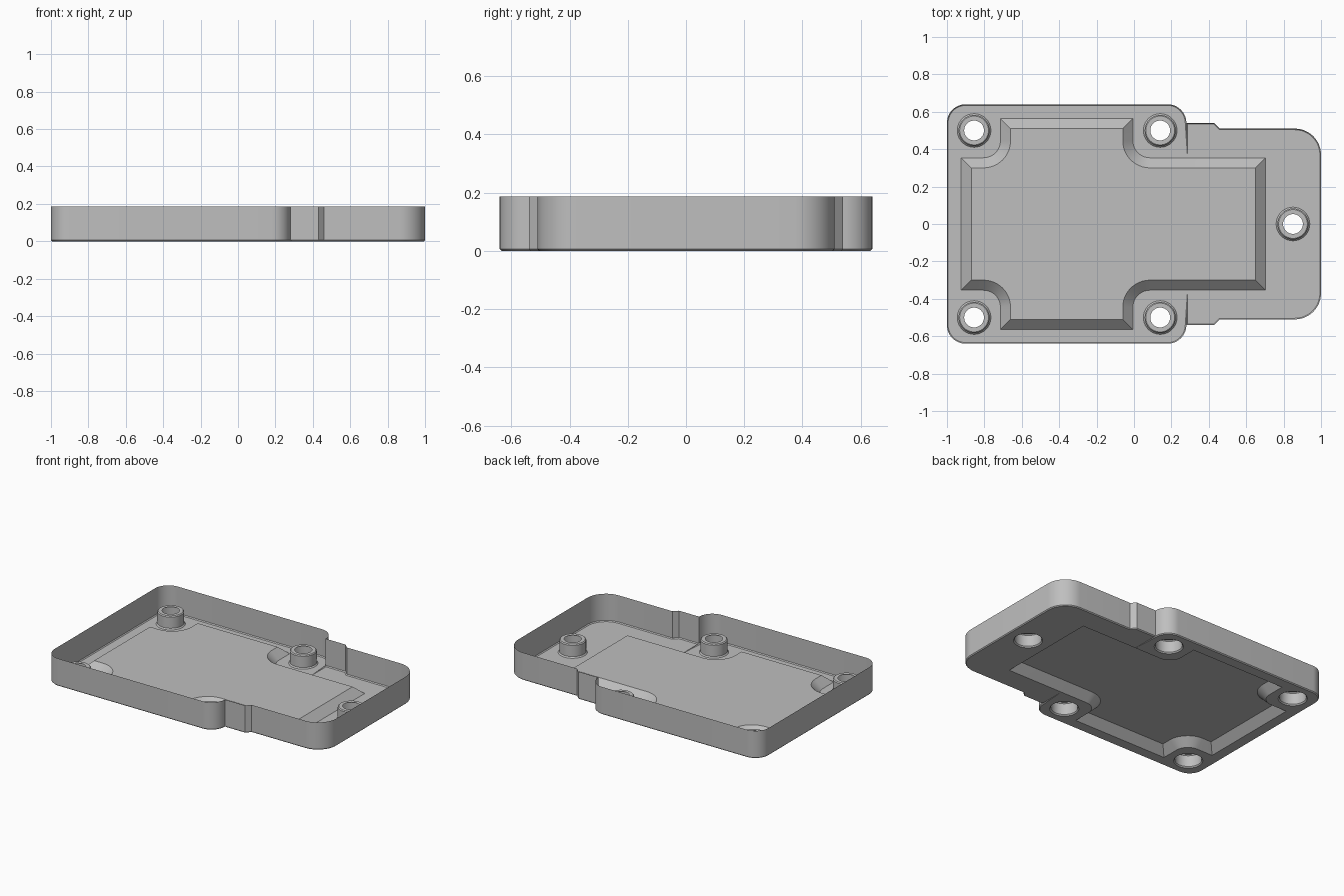
import bpy, bmesh, math
from mathutils import Vector

if "Cube" in bpy.data.objects:
    bpy.data.objects.remove(bpy.data.objects["Cube"], do_unlink=True)

grey = bpy.data.materials.new("plain_grey")
grey.use_nodes = True
COLOUR = (0.52, 0.52, 0.52, 1)
grey.diffuse_color = COLOUR
grey.node_tree.nodes["Principled BSDF"].inputs["Base Color"].default_value = COLOUR

WALL_TOP, PANEL_Z, BOSS_Z, EDGE = 0.187, 0.052, 0.09, 0.006
ARC_STEPS, BOSS_SIDES = 12, 40


def rounded(corners):
    """Closed 2D loop from (x, y, radius) corners."""
    pts = []
    for i, (x, y, r) in enumerate(corners):
        p = Vector((x, y))
        if not r:
            pts.append(p)
            continue
        a = (Vector(corners[i - 1][:2]) - p).normalized()
        b = (Vector(corners[(i + 1) % len(corners)][:2]) - p).normalized()
        centre = p + (a + b) * r      # all rounded corners are square
        for k in range(ARC_STEPS + 1):
            t = k / ARC_STEPS * math.pi / 2
            pts.append(centre - b * r * math.cos(t) - a * r * math.sin(t))
    return pts


def mirrored(half):
    """Complete a clockwise half outline (y > 0) with its mirror image."""
    return half + [(x, -y, r) for x, y, r in reversed(half)]


def offset(loop, d):
    """Move a clockwise loop outward by d with mitred corners."""
    out = []
    for i, p in enumerate(loop):
        e1 = (p - loop[i - 1]).normalized()
        e2 = (loop[(i + 1) % len(loop)] - p).normalized()
        n1, n2 = Vector((-e1.y, e1.x)), Vector((-e2.y, e2.x))
        out.append(p + (n1 + n2) * d / (1 + n1.dot(n2)))
    return out


def circle(cx, cy, r):
    return [Vector((cx + r * math.cos(a), cy - r * math.sin(a)))
            for a in (2 * math.pi * k / BOSS_SIDES for k in range(BOSS_SIDES))]


def ring(bm, loop, z):
    return [bm.verts.new((p.x, p.y, z)) for p in loop]


def bridge(bm, lower, upper):
    for i in range(len(lower)):
        bm.faces.new((lower[i - 1], upper[i - 1], upper[i], lower[i]))


def finish(bm, name):
    mesh = bpy.data.meshes.new(name)
    bm.to_mesh(mesh)
    bm.free()
    mesh.materials.append(grey)
    obj = bpy.data.objects.new(name, mesh)
    bpy.context.collection.objects.link(obj)
    bpy.ops.object.select_all(action='DESELECT')
    obj.select_set(True)
    bpy.context.view_layer.objects.active = obj
    bpy.ops.object.shade_smooth_by_angle(angle=math.radians(30))


# Outlines of the tray and the raised panel, and the boss positions
outline = rounded(mirrored([
    (-1, 0.64, 0.1), (0.28, 0.64, 0.1), (0.28, 0.54, 0),
    (0.43, 0.54, 0), (0.46, 0.51, 0), (1, 0.51, 0.14)]))
panel = rounded(mirrored([
    (-0.87, 0.3, 0), (-0.66, 0.3, 0.145), (-0.66, 0.51, 0),
    (-0.06, 0.51, 0), (-0.06, 0.3, 0.145), (0.65, 0.3, 0)]))
panel_foot = offset(panel, 0.054)
floor_edge = offset(outline, -EDGE)
bosses = {"back_right_boss": (-0.855, 0.5), "back_left_boss": (0.14, 0.5),
          "front_right_boss": (-0.855, -0.5), "front_left_boss": (0.14, -0.5),
          "end_boss": (0.85, 0)}
FOOT_R, BOSS_R, HOLE_R = 0.09, 0.083, 0.053

# Thin outer wall with a small bottom chamfer
bm = bmesh.new()
rings = [ring(bm, floor_edge, 0), ring(bm, outline, EDGE), ring(bm, outline, WALL_TOP)]
for low, high in zip(rings, rings[1:]):
    bridge(bm, low, high)
finish(bm, "outer_wall")

# Floor with openings for the raised panel and the bosses
bm = bmesh.new()
edges = []
for loop in [floor_edge, panel_foot] + [circle(x, y, FOOT_R) for x, y in bosses.values()]:
    vs = ring(bm, loop, 0)
    edges += [bm.edges.new((vs[i - 1], vs[i])) for i in range(len(vs))]
bmesh.ops.triangle_fill(bm, edges=edges, use_beauty=True, normal=(0, 0, 1))
finish(bm, "floor")

# Raised panel with sloping sides
bm = bmesh.new()
foot, top = ring(bm, panel_foot, 0), ring(bm, panel, PANEL_Z)
bridge(bm, foot, top)
bm.faces.new(list(reversed(top)))
finish(bm, "raised_panel")

# Hollow screw bosses
for name, (x, y) in bosses.items():
    bm = bmesh.new()
    profile = [(FOOT_R, 0), (BOSS_R, 0.008), (BOSS_R, BOSS_Z - 0.006),
               (BOSS_R - 0.006, BOSS_Z), (HOLE_R, BOSS_Z)]
    rings = [ring(bm, circle(x, y, r), z) for r, z in profile]
    for low, high in zip(rings, rings[1:]):
        bridge(bm, low, high)
    finish(bm, name)
